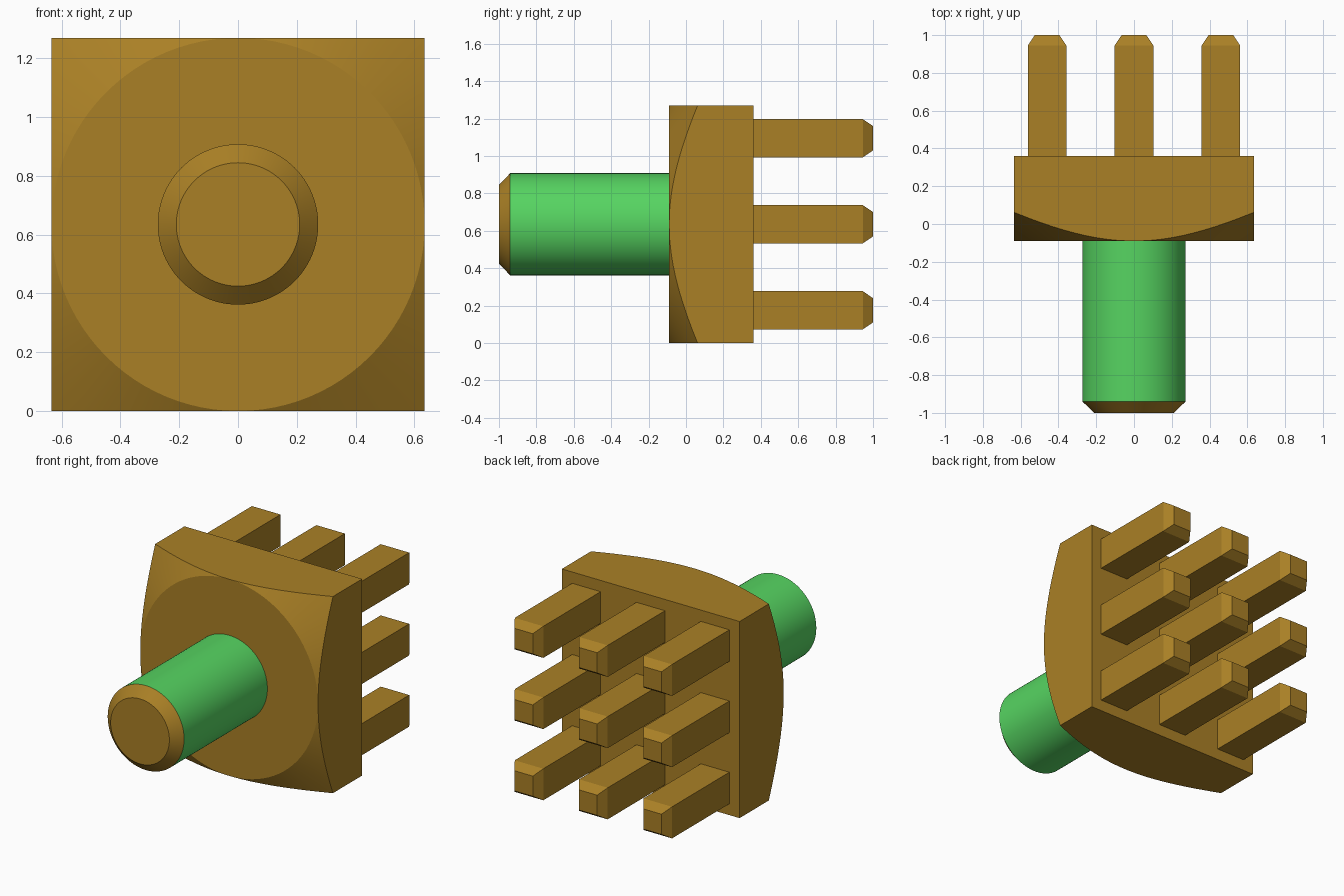
import bpy, bmesh, math
from mathutils import Matrix

if "Cube" in bpy.data.objects:
    bpy.data.objects.remove(bpy.data.objects["Cube"], do_unlink=True)

HALF = 0.635           # half width of the square block, also its centre height
FRONT, BACK = -0.09, 0.36
SEGMENTS = 96


def material(name, rgb):
    mat = bpy.data.materials.new(name)
    mat.use_nodes = True
    mat.diffuse_color = (*rgb, 1)
    mat.node_tree.nodes["Principled BSDF"].inputs["Base Color"].default_value = (*rgb, 1)
    return mat


gold = material("gold metal", (0.402, 0.216, 0.019))
green = material("green sleeve", (0.093, 0.658, 0.120))


def finish(bm, name, mats, smooth=False):
    bmesh.ops.remove_doubles(bm, verts=bm.verts, dist=1e-5)
    bmesh.ops.recalc_face_normals(bm, faces=bm.faces)
    mesh = bpy.data.meshes.new(name)
    bm.to_mesh(mesh)
    bm.free()
    for m in mats:
        mesh.materials.append(m)
    obj = bpy.data.objects.new(name, mesh)
    bpy.context.collection.objects.link(obj)
    if smooth:
        bpy.ops.object.select_all(action="DESELECT")
        obj.select_set(True)
        bpy.context.view_layer.objects.active = obj
        bpy.ops.object.shade_smooth_by_angle(angle=math.radians(20))
    return obj


def ring(bm, radius, depth):
    """Closed loop around the y axis; radius and depth are functions of the angle."""
    verts = []
    for i in range(SEGMENTS):
        a = 2 * math.pi * i / SEGMENTS
        r = radius(a)
        verts.append(bm.verts.new((r * math.cos(a), depth(a), HALF + r * math.sin(a))))
    return verts


def bridge(bm, a, b, mat=0):
    for i in range(SEGMENTS):
        j = (i + 1) % SEGMENTS
        bm.faces.new((a[i], a[j], b[j], b[i])).material_index = mat


# Square block whose front corners are turned down to a 30 degree cone
def square(a):
    return HALF / max(abs(math.cos(a)), abs(math.sin(a)))


def cone_depth(a):
    return FRONT + (square(a) - HALF) * math.tan(math.radians(30))


bm = bmesh.new()
disc = ring(bm, lambda a: HALF, lambda a: FRONT)
rim = ring(bm, square, cone_depth)
rear = ring(bm, square, lambda a: BACK)
bm.faces.new(disc)
bridge(bm, disc, rim)
bridge(bm, rim, rear)
bm.faces.new(rear)
finish(bm, "block", [gold], smooth=True)

# Round post: green sleeve with a chamfered gold end
bm = bmesh.new()
profile = [(0.273, FRONT), (0.273, -0.94), (0.21, -1.0)]
rings = [ring(bm, lambda a, r=r: r, lambda a, y=y: y) for r, y in profile]
bridge(bm, rings[0], rings[1], 1)
bridge(bm, rings[1], rings[2], 0)
bm.faces.new(rings[0])
bm.faces.new(rings[2])
finish(bm, "post", [gold, green], smooth=True)


# Nine square pins with tapered tips on the back
def pin(name, x, z):
    bm = bmesh.new()
    length = 0.945 - BACK
    bmesh.ops.create_cube(bm, size=1, matrix=Matrix.Translation((x, BACK + length / 2, z))
                          @ Matrix.Diagonal((0.204, length, 0.204, 1)))
    tip = max(bm.faces, key=lambda f: f.calc_center_median().y)
    bmesh.ops.inset_region(bm, faces=[tip], thickness=0.052)
    for v in tip.verts:
        v.co.y = 1.0
    finish(bm, name, [gold])


for row, z in zip(("lower", "middle", "upper"), (-0.46, 0, 0.46)):
    for col, x in zip(("right", "centre", "left"), (-0.46, 0, 0.46)):
        pin(f"{row}_{col}_pin", x, HALF + z)
